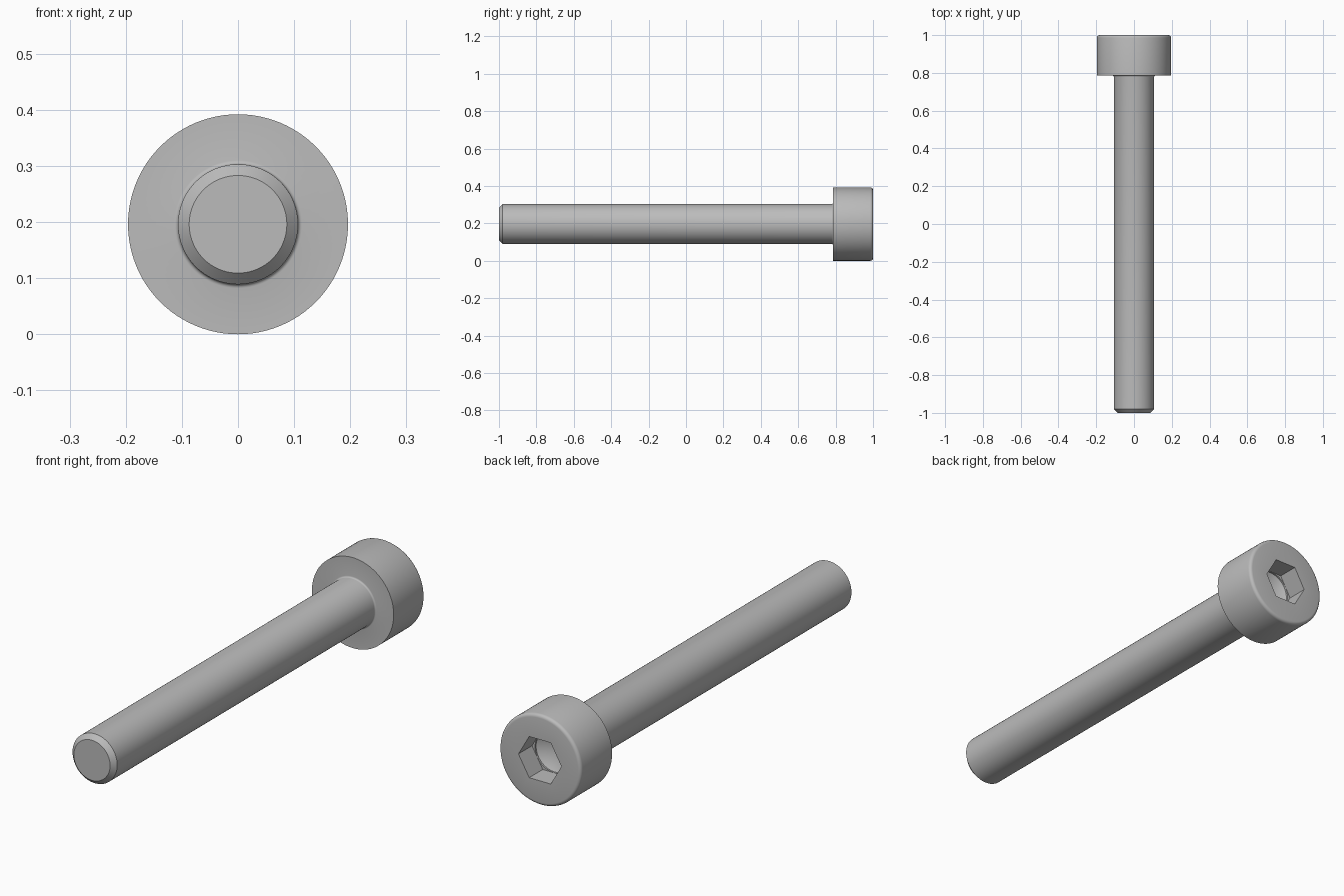
import bpy, bmesh, math
from mathutils import Matrix, Vector

if "Cube" in bpy.data.objects:
    bpy.data.objects.remove(bpy.data.objects["Cube"])

HEAD_R, SHANK_R, SEAT_Y = 0.196, 0.107, 0.786
CHAMFER, FILLET, RIM = 0.02, 0.007, 0.014
HEX_R, DRILL_R = 0.103, 0.0885

steel = bpy.data.materials.new("steel grey")
steel.use_nodes = True
steel.diffuse_color = (0.5, 0.5, 0.5, 1)
steel.node_tree.nodes["Principled BSDF"].inputs["Base Color"].default_value = (0.5, 0.5, 0.5, 1)


def arc(r, y, radius, start, end, steps=4):
    """Points of a rounded corner in the (radius, y) profile plane."""
    angles = [math.radians(start + (end - start) * i / steps) for i in range(steps + 1)]
    return [(r + radius * math.cos(a), y + radius * math.sin(a)) for a in angles]


def lathe(name, profile, sides):
    """Revolve a profile around the long axis into a closed solid."""
    bm = bmesh.new()
    verts = [bm.verts.new((r, y, 0)) for r, y in profile]
    edges = [bm.edges.new(pair) for pair in zip(verts, verts[1:])]
    bmesh.ops.spin(bm, geom=verts + edges, cent=(0, 0, 0), axis=(0, 1, 0),
                   angle=math.tau, steps=sides, use_merge=False)
    bmesh.ops.remove_doubles(bm, verts=bm.verts, dist=1e-5)
    bmesh.ops.recalc_face_normals(bm, faces=bm.faces)
    mesh = bpy.data.meshes.new(name)
    bm.to_mesh(mesh)
    bm.free()
    mesh.materials.append(steel)
    obj = bpy.data.objects.new(name, mesh)
    obj.location.z = HEAD_R
    bpy.context.collection.objects.link(obj)
    return obj


# Shank with chamfered tip, fillet under the head, head with rounded rim
profile = [(0, -1), (SHANK_R - CHAMFER, -1), (SHANK_R, -1 + CHAMFER)]
profile += arc(SHANK_R + FILLET, SEAT_Y - FILLET, FILLET, 180, 90)
profile += [(HEAD_R, SEAT_Y)]
profile += arc(HEAD_R - RIM, 1 - RIM, RIM, 0, 90)
profile += [(0, 1)]
screw = lathe("cap_screw", profile, 96)

# Hexagonal socket with a conical drilled bottom
hexagon = lathe("hex_cutter", [(0, 0.907), (HEX_R, 0.907), (HEX_R, 1.1), (0, 1.1)], 6)
drill = lathe("drill_cutter", [(0, 0.85), (DRILL_R, 0.9), (DRILL_R, 1.2), (0, 1.2)], 64)
bpy.context.view_layer.objects.active = screw
for cutter in (hexagon, drill):
    cut = screw.modifiers.new(cutter.name, 'BOOLEAN')
    cut.operation = 'DIFFERENCE'
    cut.solver = 'EXACT'
    cut.object = cutter
    bpy.ops.object.modifier_apply(modifier=cut.name)
    bpy.data.objects.remove(cutter)

# Smooth round walls, crisp edges
bpy.ops.object.select_all(action='DESELECT')
screw.select_set(True)
bpy.ops.object.shade_smooth_by_angle(angle=math.radians(30))
